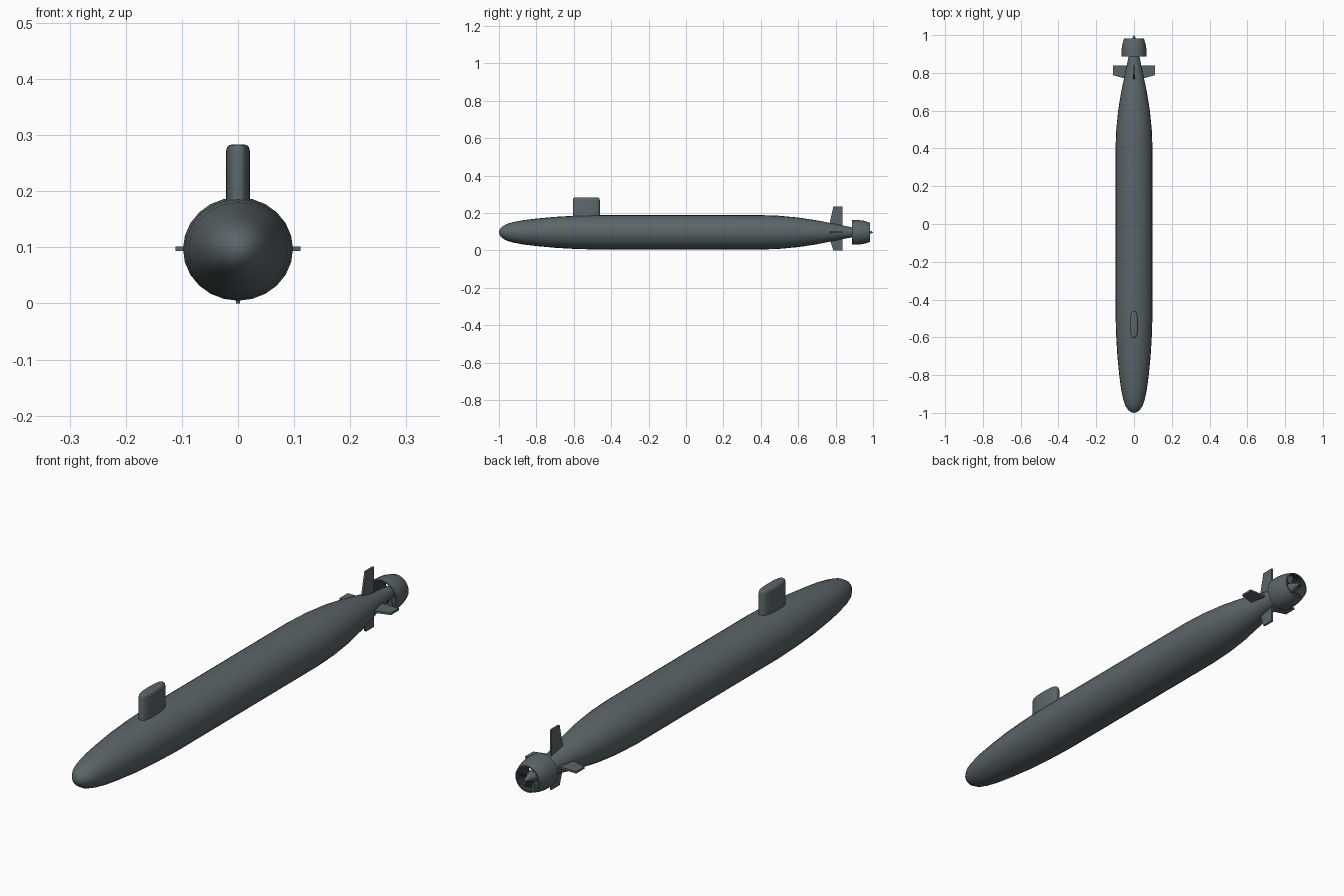
import bpy, bmesh, math
from mathutils import Matrix, Vector

if "Cube" in bpy.data.objects:
    bpy.data.objects.remove(bpy.data.objects["Cube"])

AXIS_Z = 0.097


def material(name, rgb):
    m = bpy.data.materials.new(name)
    m.diffuse_color = (*rgb, 1)
    m.use_nodes = True
    m.node_tree.nodes["Principled BSDF"].inputs["Base Color"].default_value = m.diffuse_color
    return m


GREY = material("hull grey", (0.105, 0.13, 0.14))
DARK = material("dark grey", (0.04, 0.055, 0.058))


def finish(name, bm, mats, angle=35):
    bmesh.ops.recalc_face_normals(bm, faces=bm.faces)
    me = bpy.data.meshes.new(name)
    bm.to_mesh(me)
    bm.free()
    ob = bpy.data.objects.new(name, me)
    bpy.context.collection.objects.link(ob)
    for m in mats:
        me.materials.append(m)
    bpy.ops.object.select_all(action='DESELECT')
    ob.select_set(True)
    bpy.context.view_layer.objects.active = ob
    bpy.ops.object.shade_smooth_by_angle(angle=math.radians(angle))
    return ob


def lathe(profile, sides, closed=False, zscale=1.0):
    """Spin (y, radius) points around the long axis."""
    bm = bmesh.new()
    rings = []
    for y, r in profile:
        n = 1 if r == 0 else sides
        rings.append([bm.verts.new((r * math.cos(2 * math.pi * i / sides), y,
                                    AXIS_Z + zscale * r * math.sin(2 * math.pi * i / sides)))
                      for i in range(n)])
    pairs = list(zip(rings, rings[1:])) + ([(rings[-1], rings[0])] if closed else [])
    for k, (a, b) in enumerate(pairs):
        for i in range(sides):
            j = (i + 1) % sides
            vs = [a[i % len(a)], a[j % len(a)], b[j % len(b)], b[i % len(b)]]
            f = bm.faces.new(list(dict.fromkeys(vs)))
            f.material_index = k
    return bm


def prism(outline, thick):
    """Plate in the y-z plane, thickness along x, centred on x = 0."""
    bm = bmesh.new()
    f = bm.faces.new([bm.verts.new((-thick / 2, y, z)) for y, z in outline])
    ext = bmesh.ops.extrude_face_region(bm, geom=[f])
    bmesh.ops.translate(bm, vec=(thick, 0, 0),
                        verts=[v for v in ext['geom'] if isinstance(v, bmesh.types.BMVert)])
    return bm


# Hull with blunt nose and long tapered tail
hull = [(-1, 0), (-0.996, 0.016), (-0.985, 0.031), (-0.96, 0.047), (-0.925, 0.058),
        (-0.87, 0.069), (-0.8, 0.078), (-0.7, 0.088), (-0.6, 0.094), (-0.48, 0.098),
        (0.4, 0.098), (0.5, 0.094), (0.6, 0.084), (0.7, 0.068), (0.8, 0.047),
        (0.86, 0.034), (0.89, 0.028)]
bm = lathe(hull, 24, zscale=0.94)
for f in bm.faces:
    f.material_index = 0
finish("hull", bm, [GREY], 40)

# Propeller hub and tail cone
bm = lathe([(0.885, 0.027), (0.93, 0.023), (0.965, 0.017), (0.98, 0.009), (0.99, 0.007), (1, 0)], 20)
for f in bm.faces:
    f.material_index = 0
finish("propeller_hub", bm, [GREY])

# Duct around the propeller, darker on the inside
duct = [(0.888, 0.066), (0.92, 0.066), (0.95, 0.062), (0.983, 0.052),
        (0.983, 0.047), (0.95, 0.056), (0.92, 0.06), (0.888, 0.061)]
bm = lathe(duct, 24, closed=True)
for f in bm.faces:
    f.material_index = 1 if 4 <= f.material_index <= 6 else 0
finish("propeller_duct", bm, [GREY, DARK])

# Propeller blades
BLADES = 7
bm = bmesh.new()
for i in range(BLADES):
    rot = Matrix.Translation((0, 0.945, AXIS_Z)) @ Matrix.Rotation(2 * math.pi * i / BLADES, 4, 'Y')
    geo = bmesh.ops.create_cube(bm, size=1)
    for v in geo['verts']:
        top = v.co.z > 0
        w = 0.026 if top else 0.016
        p = Vector((v.co.x * 0.003, v.co.y * w, 0.057 if top else 0.012))
        p = Matrix.Rotation(math.radians(40), 4, 'Z') @ p
        v.co = rot @ p
finish("propeller_blades", bm, [DARK])

# Tail fins: tall rudder above, short one below, two stern planes
fins = {"upper_rudder": (0, 0.138), "lower_rudder": (180, 0.097),
        "right_stern_plane": (90, 0.111), "left_stern_plane": (-90, 0.111)}
for name, (ang, span) in fins.items():
    bm = prism([(0.762, 0.02), (0.838, 0.02), (0.838, span), (0.788, span)], 0.008)
    bm.transform(Matrix.Translation((0, 0, AXIS_Z)) @ Matrix.Rotation(math.radians(ang), 4, 'Y'))
    finish(name, bm, [GREY])

# Sail: rounded plan, softened and slightly domed top
bm = bmesh.new()
N = 32
layers = [(0.15, 0), (0.27, 0), (0.278, 0.002), (0.282, 0.006), (0.283, 0.01)]
rings = []
for z, inset in layers:
    ring = []
    for i in range(N):
        t = 2 * math.pi * i / N
        c, s = math.cos(t), math.sin(t)
        x = (0.0215 - inset) * math.copysign(abs(c) ** 0.7, c)
        y = -0.533 + (0.072 - inset) * math.copysign(abs(s) ** 0.8, s)
        ring.append(bm.verts.new((x, y, z)))
    rings.append(ring)
for a, b in zip(rings, rings[1:]):
    for i in range(N):
        j = (i + 1) % N
        bm.faces.new((a[i], a[j], b[j], b[i]))
bm.faces.new(rings[-1])
bm.faces.new(rings[0])
finish("sail", bm, [GREY], 50)
